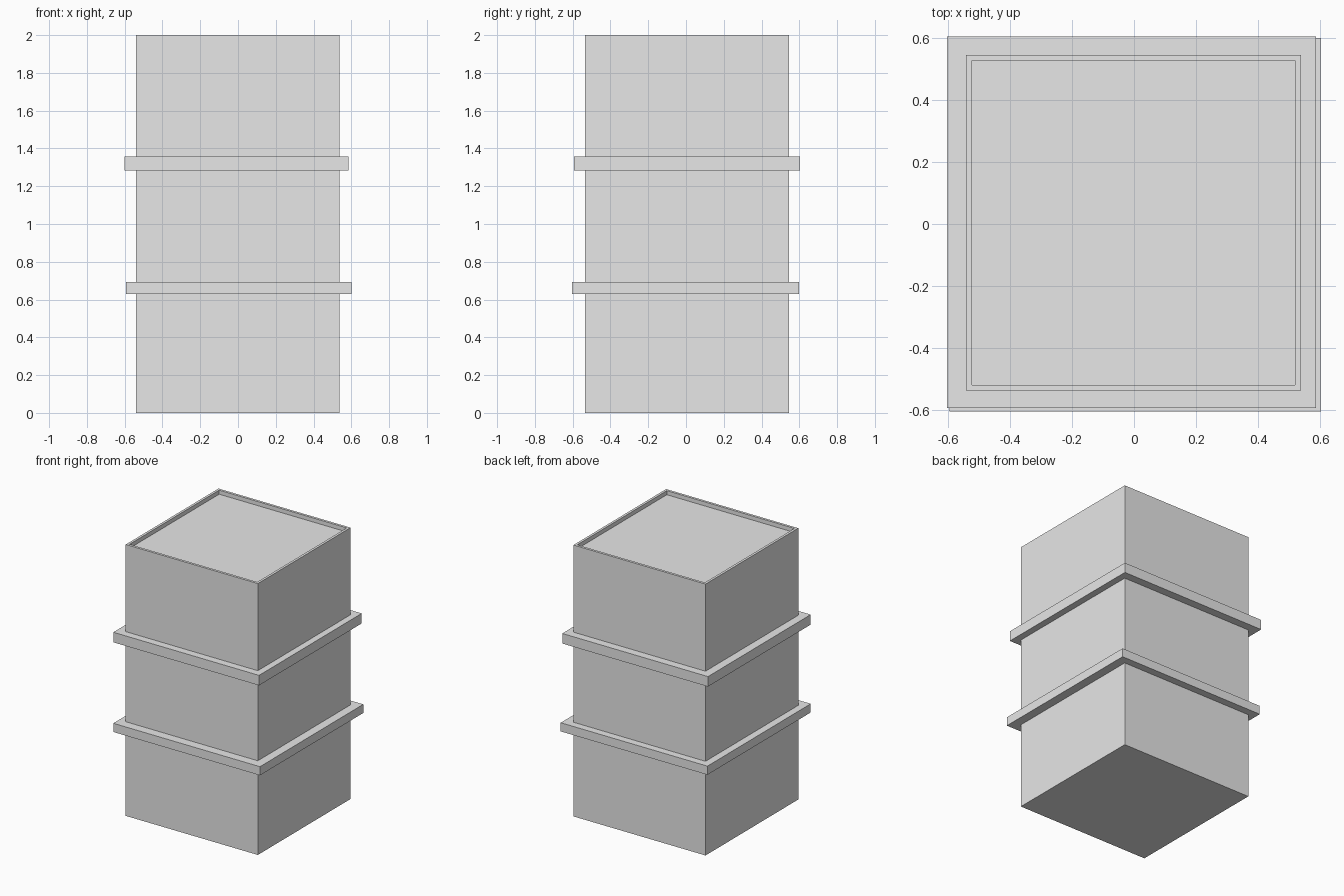
import bpy
import bmesh
from mathutils import Vector

cube = bpy.data.objects.get("Cube")
if cube:
    bpy.data.objects.remove(cube, do_unlink=True)

grey = bpy.data.materials.new("light_grey")
grey.use_nodes = True
colour = (0.8, 0.8, 0.8, 1)
grey.diffuse_color = colour
grey.node_tree.nodes["Principled BSDF"].inputs["Base Color"].default_value = colour


def box(name, low, high, rim=0, depth=0):
    """Box between two corners, with an optional recess in its top."""
    low, high = Vector(low), Vector(high)
    bm = bmesh.new()
    bmesh.ops.create_cube(bm, size=1)
    for v in bm.verts:
        v.co = (low + high) / 2 + v.co * (high - low)
    if rim:
        bm.normal_update()
        top = max(bm.faces, key=lambda f: f.calc_center_median().z)
        bmesh.ops.inset_individual(bm, faces=[top], thickness=rim)
        # A second loop, lowered, makes the recess walls and floor
        floor = bmesh.ops.extrude_discrete_faces(bm, faces=[top])["faces"][0]
        bmesh.ops.translate(bm, verts=floor.verts, vec=(0, 0, -depth))
    mesh = bpy.data.meshes.new(name)
    bm.to_mesh(mesh)
    bm.free()
    mesh.materials.append(grey)
    obj = bpy.data.objects.new(name, mesh)
    bpy.context.collection.objects.link(obj)
    return obj


# Square tower with a shallow recessed roof
box("tower_body", (-0.54, -0.536, 0), (0.537, 0.544, 2), rim=0.026, depth=0.03)

# Slightly offset ledges between the storeys
box("lower_ledge", (-0.594, -0.604, 0.63), (0.602, 0.599, 0.694))
box("upper_ledge", (-0.602, -0.592, 1.284), (0.586, 0.604, 1.358))
